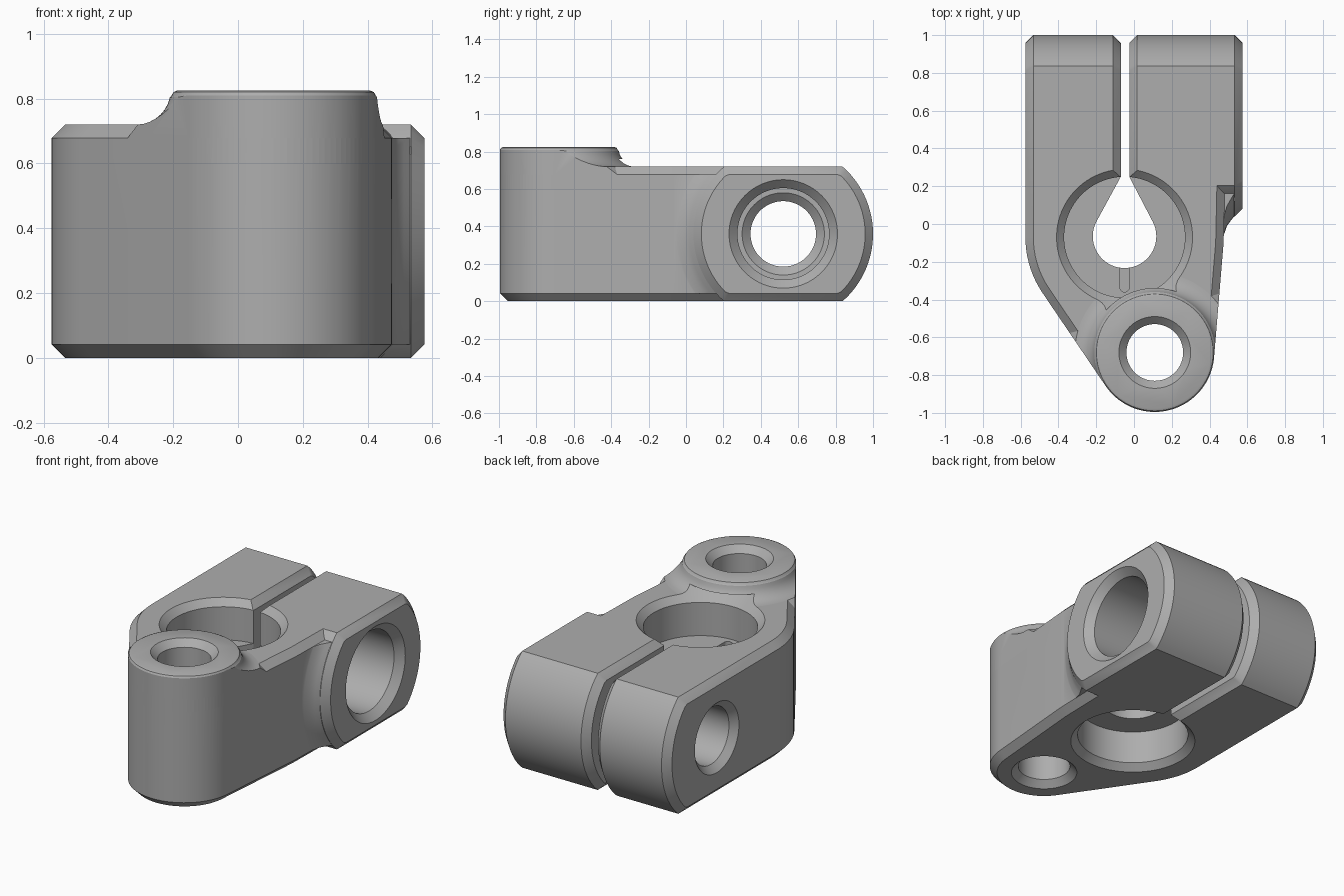
import bpy, bmesh, math
from mathutils import Vector, Matrix

if "Cube" in bpy.data.objects:
    bpy.data.objects.remove(bpy.data.objects["Cube"])

STEEL = bpy.data.materials.new("mid_grey_metal")
STEEL.use_nodes = True
GREY = (0.42, 0.42, 0.42, 1)
STEEL.diffuse_color = GREY
STEEL.node_tree.nodes["Principled BSDF"].inputs["Base Color"].default_value = GREY

H, CH = 0.72, 0.042                      # body height and edge chamfer
BORE, PIN = (-0.05, -0.07), (0.11, -0.68)  # vertical hole centres
BOLT = (0.52, 0.36)                      # clamp bolt axis (y, z)
SLOT = (-0.07, -0.025)
SEG = 96
ABOUT_X = Matrix.Translation((0, *BOLT)) @ Matrix.Rotation(math.pi / 2, 4, 'Y')


def add_object(name, bm):
    bmesh.ops.recalc_face_normals(bm, faces=bm.faces[:])
    mesh = bpy.data.meshes.new(name)
    bm.to_mesh(mesh)
    bm.free()
    mesh.materials.append(STEEL)
    ob = bpy.data.objects.new(name, mesh)
    bpy.context.scene.collection.objects.link(ob)
    return ob


def circle(c, r, n=SEG):
    return [(c[0] + r * math.cos(2 * math.pi * i / n),
             c[1] + r * math.sin(2 * math.pi * i / n)) for i in range(n)]


def hull(name, points):
    """Convex solid around a set of points."""
    bm = bmesh.new()
    for p in points:
        bm.verts.new(p)
    out = bmesh.ops.convex_hull(bm, input=bm.verts[:])
    junk = {g for g in out["geom_interior"] + out["geom_unused"]
            if isinstance(g, bmesh.types.BMVert)}
    bmesh.ops.delete(bm, geom=list(junk), context='VERTS')
    bmesh.ops.dissolve_limit(bm, angle_limit=0.002, verts=bm.verts[:], edges=bm.edges[:])
    return add_object(name, bm)


def box(name, lo, hi):
    return hull(name, [(x, y, z) for x in (lo[0], hi[0])
                       for y in (lo[1], hi[1]) for z in (lo[2], hi[2])])


def prism(name, outline, z0, z1):
    return hull(name, [(x, y, z) for z in (z0, z1) for x, y in outline])


def lathe(name, profile, matrix):
    """Solid of revolution from (height, radius) pairs, capped at both ends."""
    bm = bmesh.new()
    rings = [[bm.verts.new((x, y, h)) for x, y in circle((0, 0), r)] for h, r in profile]
    for a, b in zip(rings, rings[1:]):
        for i in range(SEG):
            j = (i + 1) % SEG
            bm.faces.new((a[i], a[j], b[j], b[i]))
    bm.faces.new(rings[0])
    bm.faces.new(rings[-1])
    bm.transform(matrix)
    return add_object(name, bm)


def combine(target, tool, operation):
    mod = target.modifiers.new("combine", 'BOOLEAN')
    mod.operation, mod.object, mod.solver = operation, tool, 'EXACT'
    graph = bpy.context.evaluated_depsgraph_get()
    mesh = bpy.data.meshes.new_from_object(target.evaluated_get(graph))
    target.modifiers.clear()
    target.data = mesh
    bpy.data.objects.remove(tool)


def plan(d):
    """Body outline, inset by d."""
    return (circle(BORE, 0.525 - d) + circle(PIN, 0.315 - d)
            + [(-0.575 + d, 0.5), (0.487 - d, 0.5)])


def arm(name, x0, x1, front):
    """Rounded clamp arm with chamfered cheeks; front=None gives a round front."""
    pts = []
    for x, d in ((x0, CH), (x0 + CH, 0), (x1 - CH, 0), (x1, CH)):
        r = 0.48 - d
        for y, z in circle(BOLT, r):
            z = min(max(z, d), H - d)
            half = math.sqrt(max(r * r - (z - BOLT[1]) ** 2, 0))
            y = min(max(y, BOLT[0] - half), BOLT[0] + half)
            pts.append((x, y, z))
        if front is not None:
            pts += [(x, front, d), (x, front, H - d)]
    return hull(name, pts)


# Chamfered plate around the two vertical holes
body = hull("clamp_body", [(x, y, z) for z, d in ((0, CH), (CH, 0), (H - CH, 0), (H, CH))
                           for x, y in plan(d)])
combine(body, box("slot_clearance", (SLOT[0] - CH, 0.22, -1), (SLOT[1] + CH, 2, 2)), 'DIFFERENCE')

# Split arms; the right one ends in a round pad
combine(body, arm("left_arm", -0.575, SLOT[0], 0.1), 'UNION')
combine(body, arm("right_arm", SLOT[1], 0.575, None), 'UNION')

# Concave blend from the pad into the side wall
blend = lathe("pad_blend", [(0.3, 0.62), (0.465, 0.6), (0.48, 0.565), (0.492, 0.53),
                            (0.512, 0.503), (0.532, 0.478)], ABOUT_X)
combine(blend, box("blend_limit", (0.2, -0.2, CH), (0.6, 0.7, H - CH)), 'INTERSECT')
combine(body, blend, 'UNION')

# Raised boss with a swept foot, trimmed to the outline
R = 0.105
foot = [(0.825 - R * math.sin(a), 0.423 - R * math.cos(a))
        for a in (math.pi / 2 * i / 8 for i in range(8, 0, -1))]
boss = lathe("pin_boss", [(0.6, 0.47), (0.67, 0.47)] + foot
             + [(0.808, 0.316), (0.82, 0.309), (0.825, 0.297)],
             Matrix.Translation((*PIN, 0)))
combine(boss, prism("boss_limit", plan(0), 0.5, 1), 'INTERSECT')
combine(body, boss, 'UNION')

# Pin hole, chamfered at both mouths
combine(body, lathe("pin_hole", [(-0.04, 0.23), (0.04, 0.15), (0.785, 0.15), (0.865, 0.23)],
                    Matrix.Translation((*PIN, 0))), 'DIFFERENCE')

# Main bore from above and below, leaving a shelf between
at_bore = Matrix.Translation((*BORE, 0))
combine(body, lathe("upper_bore", [(0.475, 0.32), (0.68, 0.32), (0.76, 0.4)], at_bore), 'DIFFERENCE')
combine(body, lathe("lower_bore", [(-0.04, 0.4), (0.04, 0.32), (0.245, 0.32)], at_bore), 'DIFFERENCE')

# Keyhole opening and blind groove in the shelf
keyhole = circle((BORE[0], -0.065), 0.168) + [(SLOT[0], 0.25), (SLOT[1], 0.25)]
combine(body, prism("keyhole", keyhole, -0.1, 1), 'DIFFERENCE')
groove = circle((BORE[0], -0.335), 0.025, 24) + [(BORE[0] - 0.025, -0.2), (BORE[0] + 0.025, -0.2)]
combine(body, prism("shelf_groove", groove, 0.42, 0.6), 'DIFFERENCE')

# Cross bolt hole with a deep counterbore on the pad side
combine(body, lathe("bolt_hole", [(-0.615, 0.255), (-0.535, 0.175), (0.06, 0.175), (0.1, 0.22),
                                  (0.1005, 0.245), (0.53, 0.245), (0.62, 0.335)], ABOUT_X),
        'DIFFERENCE')

# Clean up and shade
bm = bmesh.new()
bm.from_mesh(body.data)
bmesh.ops.remove_doubles(bm, verts=bm.verts[:], dist=0.0003)
bmesh.ops.dissolve_limit(bm, angle_limit=0.003, verts=bm.verts[:], edges=bm.edges[:])
bm.to_mesh(body.data)
bm.free()
for ob in bpy.context.selected_objects:
    ob.select_set(False)
body.select_set(True)
bpy.context.view_layer.objects.active = body
bpy.ops.object.shade_smooth_by_angle(angle=math.radians(25))
